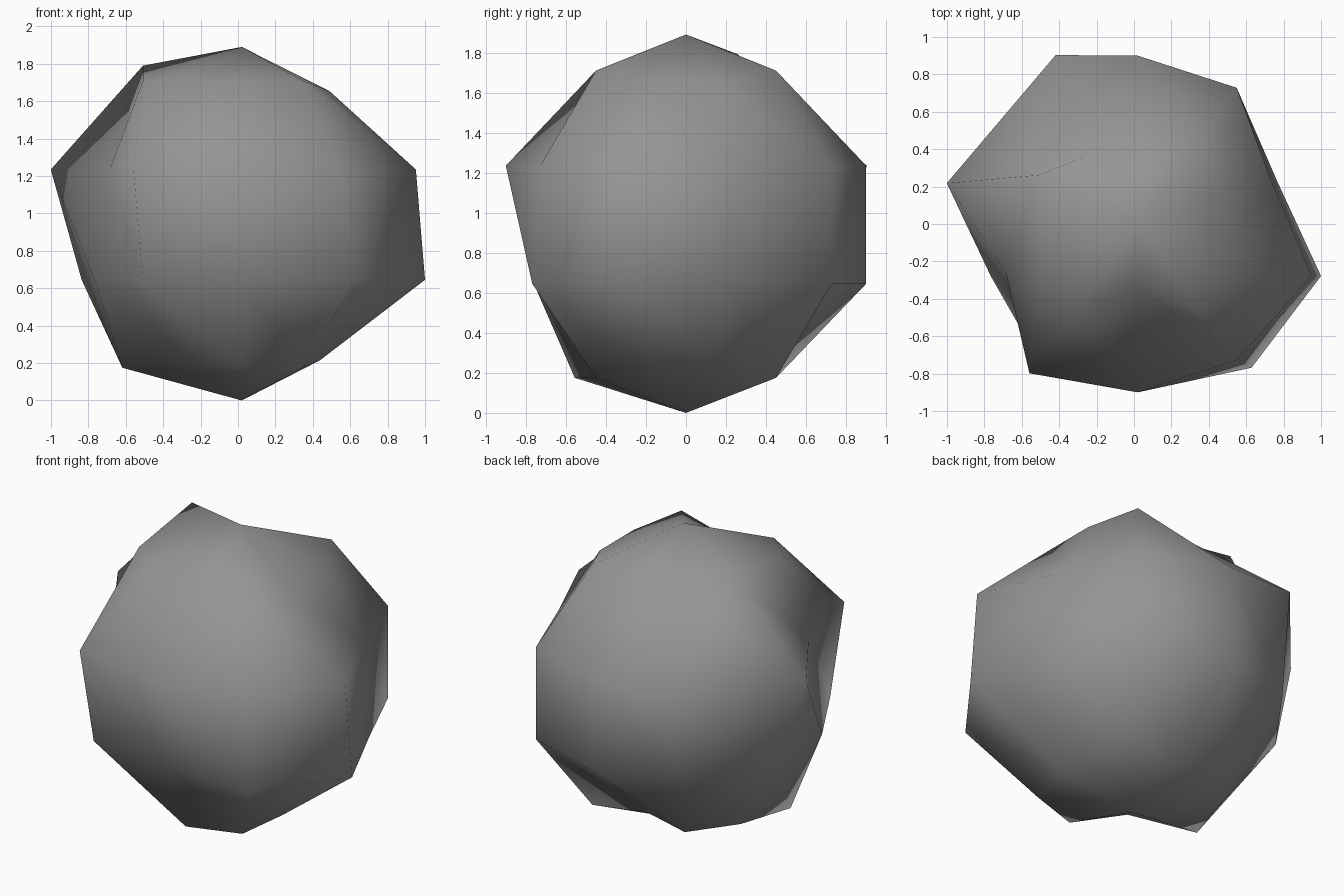
import bpy, bmesh, math

if "Cube" in bpy.data.objects:
    bpy.data.objects.remove(bpy.data.objects["Cube"])

CX = 0.02
RINGS = [(0.5555, 1.71), (0.9, 1.235), (0.9, 0.645), (0.5555, 0.175)]  # radius, height

# Dents and bumps: (ring, meridian in degrees) -> offset
OFFSETS = {
    (0, 162): (0, 0.09, 0.08), (0, 198): (0, -0.10, 0),
    (0, 270): (0, 0.22, 0), (0, 90): (0, -0.20, 0), (0, 126): (0.04, -0.09, -0.08),
    (0, 342): (-0.06, 0, -0.055), (0, 18): (-0.06, 0, -0.055),
    (1, 162): (-0.165, -0.06, 0), (1, 198): (0.15, 0.02, 0),
    (1, 234): (-0.05, -0.07, 0), (1, 342): (0.075, 0, 0),
    (1, 18): (-0.14, -0.05, 0), (1, 126): (0.09, 0.175, 0),
    (2, 198): (0.07, 0, 0), (2, 270): (0, 0.14, 0), (2, 306): (0.08, -0.04, 0),
    (2, 342): (0.124, 0, 0), (2, 18): (-0.11, -0.05, 0),
    (3, 198): (-0.11, 0, 0), (3, 234): (0.13, 0.18, 0),
    (3, 342): (-0.11, 0, 0.04), (3, 18): (-0.11, 0, 0.04),
    (3, 90): (0, -0.20, 0),
}

stone = bpy.data.materials.new("stone_grey")
stone.diffuse_color = (0.3, 0.3, 0.3, 1)
stone.use_nodes = True
stone.node_tree.nodes["Principled BSDF"].inputs["Base Color"].default_value = stone.diffuse_color

# Rock body: irregular ten-sided ball
bm = bmesh.new()
top = bm.verts.new((CX, 0, 1.89))
bottom = bm.verts.new((CX, 0, 0))
grid = []
for r, (radius, z) in enumerate(RINGS):
    row = []
    for a in range(18, 378, 36):
        dx, dy, dz = OFFSETS.get((r, a), (0, 0, 0))
        t = math.radians(a)
        row.append(bm.verts.new((CX + radius * math.cos(t) + dx,
                                 radius * math.sin(t) + dy, z + dz)))
    grid.append(row)
for i in range(10):
    j = (i + 1) % 10
    bm.faces.new((top, grid[0][i], grid[0][j]))
    bm.faces.new((bottom, grid[3][j], grid[3][i]))
    for upper, lower in zip(grid, grid[1:]):
        bm.faces.new((upper[i], lower[i], lower[j], upper[j]))
for f in bm.faces:
    f.smooth = True

mesh = bpy.data.meshes.new("rock")
bm.to_mesh(mesh)
bm.free()
mesh.materials.append(stone)
bpy.context.collection.objects.link(bpy.data.objects.new("rock", mesh))
